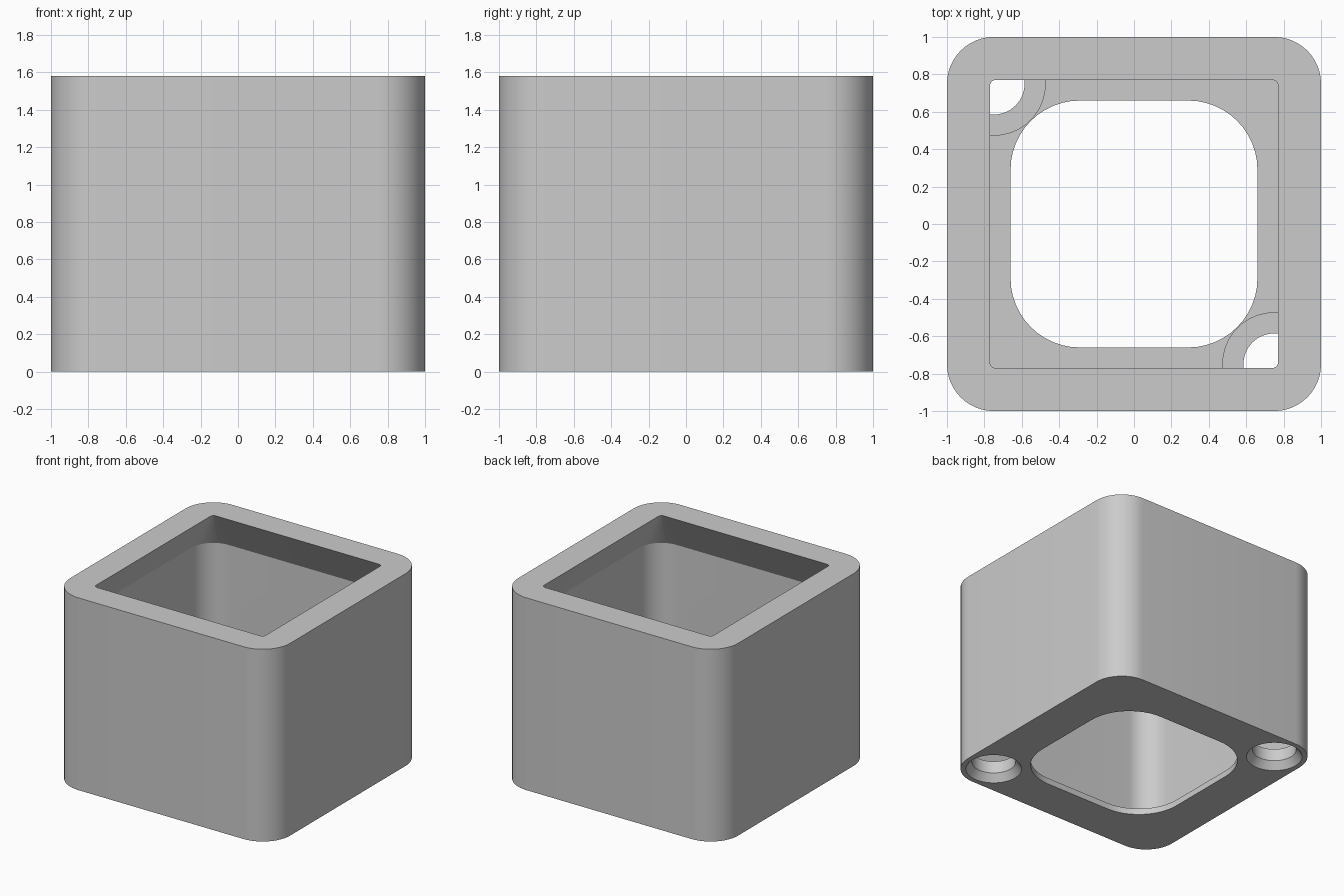
import bpy
import bmesh
from math import cos, sin, pi, radians

HEIGHT = 1.58
HOLE = 0.75          # screw hole centre offset
CORNER_STEPS = 12

if "Cube" in bpy.data.objects:
    bpy.data.objects.remove(bpy.data.objects["Cube"], do_unlink=True)

grey = bpy.data.materials.new("plain grey")
grey.use_nodes = True
colour = (0.6, 0.6, 0.6, 1)
grey.diffuse_color = colour
grey.node_tree.nodes["Principled BSDF"].inputs["Base Color"].default_value = colour


def rounded_square(half, radius, z):
    points = []
    for i in range(4):
        for j in range(CORNER_STEPS + 1):
            a = pi / 2 * (i + j / CORNER_STEPS)
            mid = pi / 2 * i + pi / 4
            cx = (half - radius) * (1 if cos(mid) > 0 else -1)
            cy = (half - radius) * (1 if sin(mid) > 0 else -1)
            points.append((cx + radius * cos(a), cy + radius * sin(a), z))
    return points


def circle(x, y, radius, z, steps=64):
    return [(x + radius * cos(2 * pi * i / steps),
             y + radius * sin(2 * pi * i / steps), z) for i in range(steps)]


def loft(name, sections, closed=False):
    """Skin a stack of matching loops; cap the ends or join them in a ring."""
    bm = bmesh.new()
    loops = [[bm.verts.new(p) for p in s] for s in sections]
    pairs = list(zip(loops, loops[1:]))
    if closed:
        pairs.append((loops[-1], loops[0]))
    else:
        bm.faces.new(loops[0])
        bm.faces.new(loops[-1])
    for a, b in pairs:
        n = len(a)
        for i in range(n):
            k = (i + 1) % n
            bm.faces.new((a[i], a[k], b[k], b[i]))
    bmesh.ops.recalc_face_normals(bm, faces=bm.faces)
    mesh = bpy.data.meshes.new(name)
    bm.to_mesh(mesh)
    bm.free()
    mesh.materials.append(grey)
    obj = bpy.data.objects.new(name, mesh)
    bpy.context.collection.objects.link(obj)
    return obj


def boolean(target, tool, operation):
    mod = target.modifiers.new(operation, 'BOOLEAN')
    mod.operation = operation
    mod.solver = 'EXACT'
    mod.object = tool
    bpy.context.view_layer.objects.active = target
    bpy.ops.object.modifier_apply(modifier=mod.name)
    bpy.data.objects.remove(tool, do_unlink=True)


# Hollow shell: outer wall, rim, sloped overhang, cavity, floor, floor opening
shell = loft("pot_shell", [
    rounded_square(1, 0.25, 0),
    rounded_square(1, 0.25, HEIGHT),
    rounded_square(0.77, 0.03, HEIGHT),
    rounded_square(0.95, 0.2, 1.27),
    rounded_square(0.95, 0.2, 0.05),
    rounded_square(0.66, 0.37, 0.05),
    rounded_square(0.66, 0.37, 0),
], closed=True)

# Screw bosses in two opposite corners, trimmed to the wall, with countersunk holes
for side in (-1, 1):
    x, y = side * HOLE, -side * HOLE
    boss = loft("screw_boss", [circle(x, y, 0.278, 0.02), circle(x, y, 0.278, 0.16)])
    trim = loft("boss_trim", [rounded_square(0.97, 0.22, -0.1), rounded_square(0.97, 0.22, 0.5)])
    boolean(boss, trim, 'INTERSECT')
    boolean(shell, boss, 'UNION')
    hole = loft("countersunk_hole", [
        circle(x, y, 0.21, -0.1), circle(x, y, 0.21, 0),
        circle(x, y, 0.165, 0.06), circle(x, y, 0.165, 0.4)])
    boolean(shell, hole, 'DIFFERENCE')

bpy.ops.object.select_all(action='DESELECT')
shell.select_set(True)
bpy.context.view_layer.objects.active = shell
bpy.ops.object.shade_smooth_by_angle(angle=radians(25))
